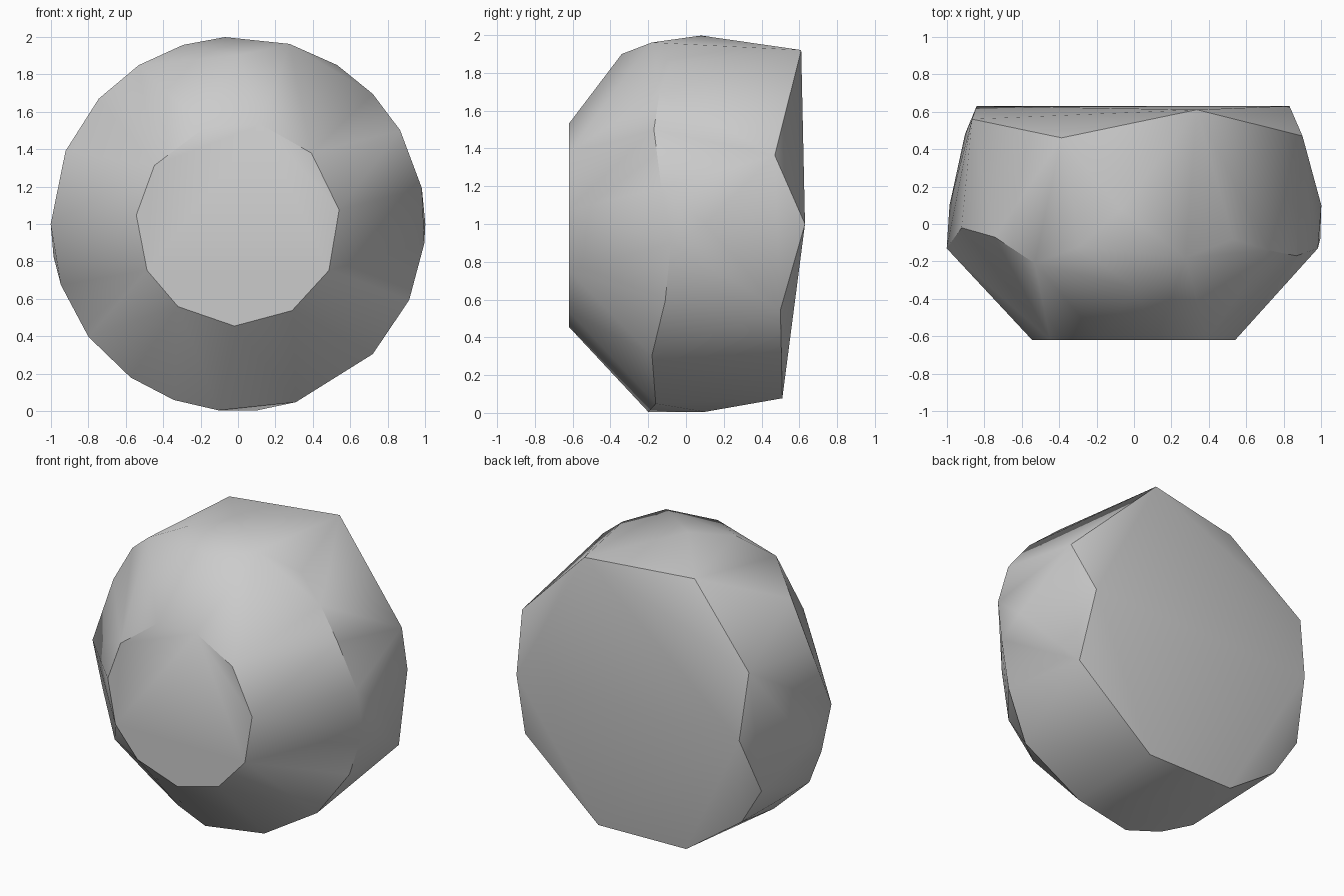
import bpy
import bmesh
from math import cos, sin, radians, degrees

default_cube = bpy.data.objects.get("Cube")
if default_cube:
    bpy.data.objects.remove(default_cube, do_unlink=True)


def make_material(name, colour):
    material = bpy.data.materials.new(name)
    material.use_nodes = True
    material.diffuse_color = colour
    material.node_tree.nodes["Principled BSDF"].inputs["Base Color"].default_value = colour
    return material


def ring_point(angle, depth, radius):
    """Point on a ring around the front-to-back axis, at mid height."""
    a = radians(angle)
    return (radius * cos(a), depth, 1 + radius * sin(a))


# Flat front cap: nearly regular ring of corners
front_angles = (77, 44, 8, -27, -58, -92, -126, -153, 175, 145, 109)
points = [ring_point(a, -0.62, 0.545) for a in front_angles]

# Wavy belt at the widest part: angle and depth
belt = ((44, -.14), (30, -.17), (11, -.13), (-6, -.08), (-24, -.11), (-44, -.18),
        (-72, -.16), (74, -.18), (58, -.08), (107, -.12), (122, -.21), (138, -.07),
        (157, -.02), (180, -.13), (199, -.1), (217, -.18), (235, -.12), (250, -.15),
        (264, -.2), (0, .1), (94, .08), (276, .1), (190, .1))
points += [ring_point(a, depth, 1.0) for a, depth in belt]

# Dent in the shoulder above the front cap
points.append(ring_point(90, -0.34, 0.9))

# Uneven rear rim: angle, depth and radius
rear_rim = ((70, .61, .98), (113, .46, .99), (153, .56, .97), (180, .63, .84),
            (203, .48, .98), (221, .46, .98), (249, .5, .98), (288, .51, .97),
            (332, .5, .97), (0, .63, .83), (22, .47, .97))
points += [ring_point(*corner) for corner in rear_rim]

# Wrap the rings in one faceted skin
bm = bmesh.new()
for p in points:
    bm.verts.new(p)
hull = bmesh.ops.convex_hull(bm, input=bm.verts[:])
loose = {g for g in hull["geom_interior"] + hull["geom_unused"] if isinstance(g, bmesh.types.BMVert)}
bmesh.ops.delete(bm, geom=list(loose), context='VERTS')
bmesh.ops.dissolve_limit(bm, angle_limit=radians(1), verts=bm.verts[:], edges=bm.edges[:])
bmesh.ops.recalc_face_normals(bm, faces=bm.faces[:])

mesh = bpy.data.meshes.new("rounded_stone")
bm.to_mesh(mesh)
bm.free()
stone = bpy.data.objects.new("rounded_stone", mesh)
bpy.context.collection.objects.link(stone)
mesh.materials.append(make_material("light grey", (0.6, 0.6, 0.6, 1)))

# Soft shading, with the cap and rear rims kept sharp
bpy.ops.object.select_all(action='DESELECT')
stone.select_set(True)
bpy.context.view_layer.objects.active = stone
bpy.ops.object.shade_smooth_by_angle(angle=radians(40))
